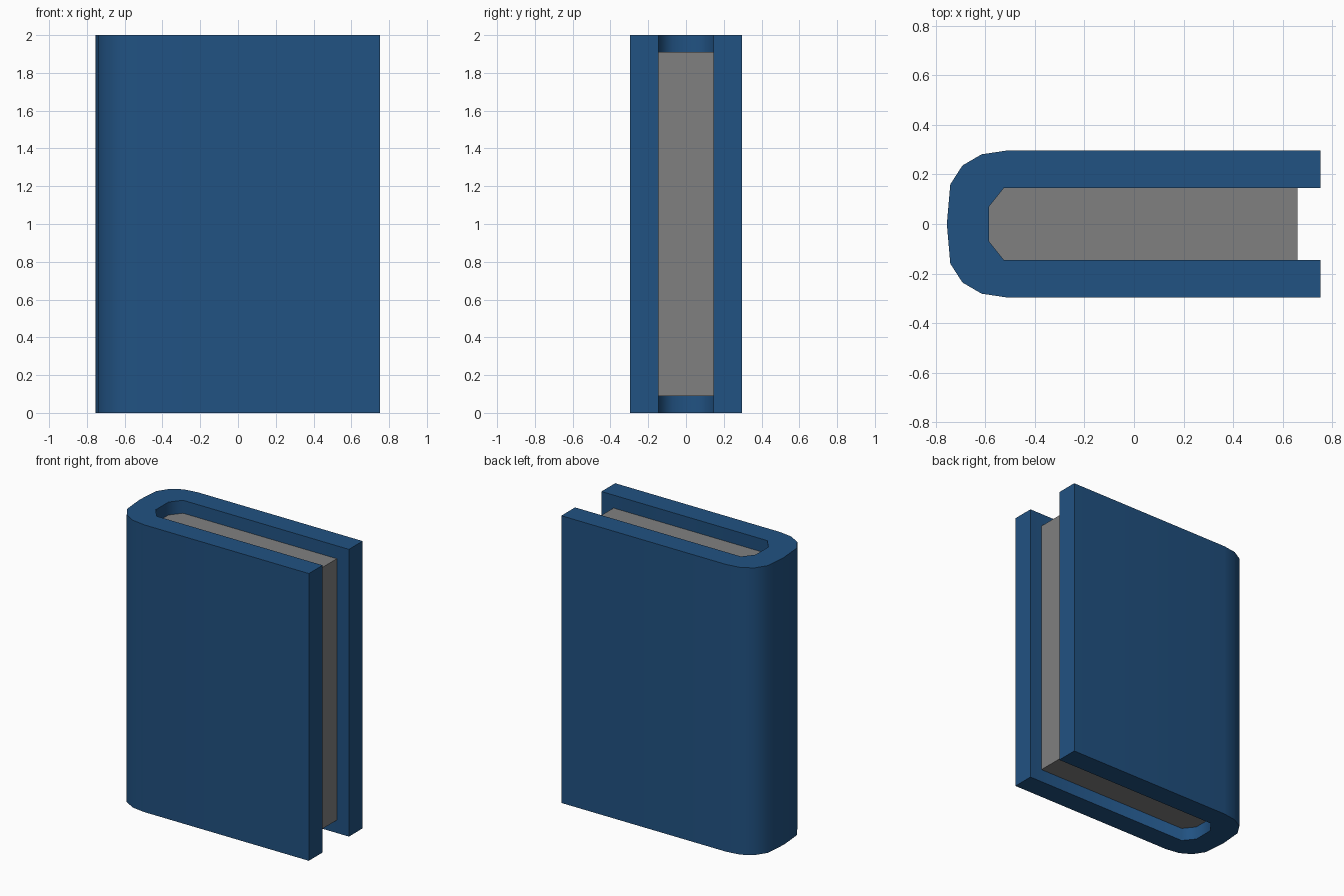
import bpy
import bmesh
import math

if "Cube" in bpy.data.objects:
    bpy.data.objects.remove(bpy.data.objects["Cube"], do_unlink=True)


def make_material(name, rgb):
    mat = bpy.data.materials.new(name)
    mat.use_nodes = True
    color = (*rgb, 1.0)
    mat.diffuse_color = color
    mat.node_tree.nodes["Principled BSDF"].inputs["Base Color"].default_value = color
    return mat


def mirrored(half):
    """Complete a half outline (y >= 0, from fore edge to spine) across y = 0."""
    return half + [(x, -y) for x, y in reversed(half) if y > 0]


def extrude_outline(name, outline, bottom, top, mat, smooth_angle):
    bm = bmesh.new()
    base = bm.faces.new([bm.verts.new((x, y, bottom)) for x, y in outline])
    result = bmesh.ops.extrude_face_region(bm, geom=[base], use_keep_orig=True)
    raised = [v for v in result["geom"] if isinstance(v, bmesh.types.BMVert)]
    bmesh.ops.translate(bm, verts=raised, vec=(0, 0, top - bottom))
    bmesh.ops.recalc_face_normals(bm, faces=bm.faces)
    mesh = bpy.data.meshes.new(name)
    bm.to_mesh(mesh)
    bm.free()
    mesh.materials.append(mat)
    obj = bpy.data.objects.new(name, mesh)
    bpy.context.collection.objects.link(obj)
    bpy.ops.object.select_all(action="DESELECT")
    obj.select_set(True)
    bpy.context.view_layer.objects.active = obj
    bpy.ops.object.shade_smooth_by_angle(angle=math.radians(smooth_angle))
    return obj


blue = make_material("cover blue", (0.0152, 0.084, 0.223))
grey = make_material("page grey", (0.216, 0.216, 0.216))

HEIGHT = 2.0
FORE_EDGE = 0.753
PAGE_EDGE = 0.66
PAGE_GAP = 0.09

# Cover: two boards joined by a rounded spine, wrapped around a hollow
spine_outer = [(-0.515, 0.296), (-0.615, 0.281), (-0.692, 0.236),
               (-0.741, 0.16), (-0.755, 0)]
hollow = [(-0.525, 0.145), (-0.585, 0.07)]
outer = mirrored([(FORE_EDGE, 0.296)] + spine_outer)
inner = mirrored([(FORE_EDGE, 0.145)] + hollow)
extrude_outline("cover", outer + inner[::-1], 0, HEIGHT, blue, 55)

# Page block: fills the hollow, set back from the cover edges
pages = mirrored([(PAGE_EDGE, 0.145)] + hollow)
extrude_outline("page_block", pages, PAGE_GAP, HEIGHT - PAGE_GAP, grey, 30)
